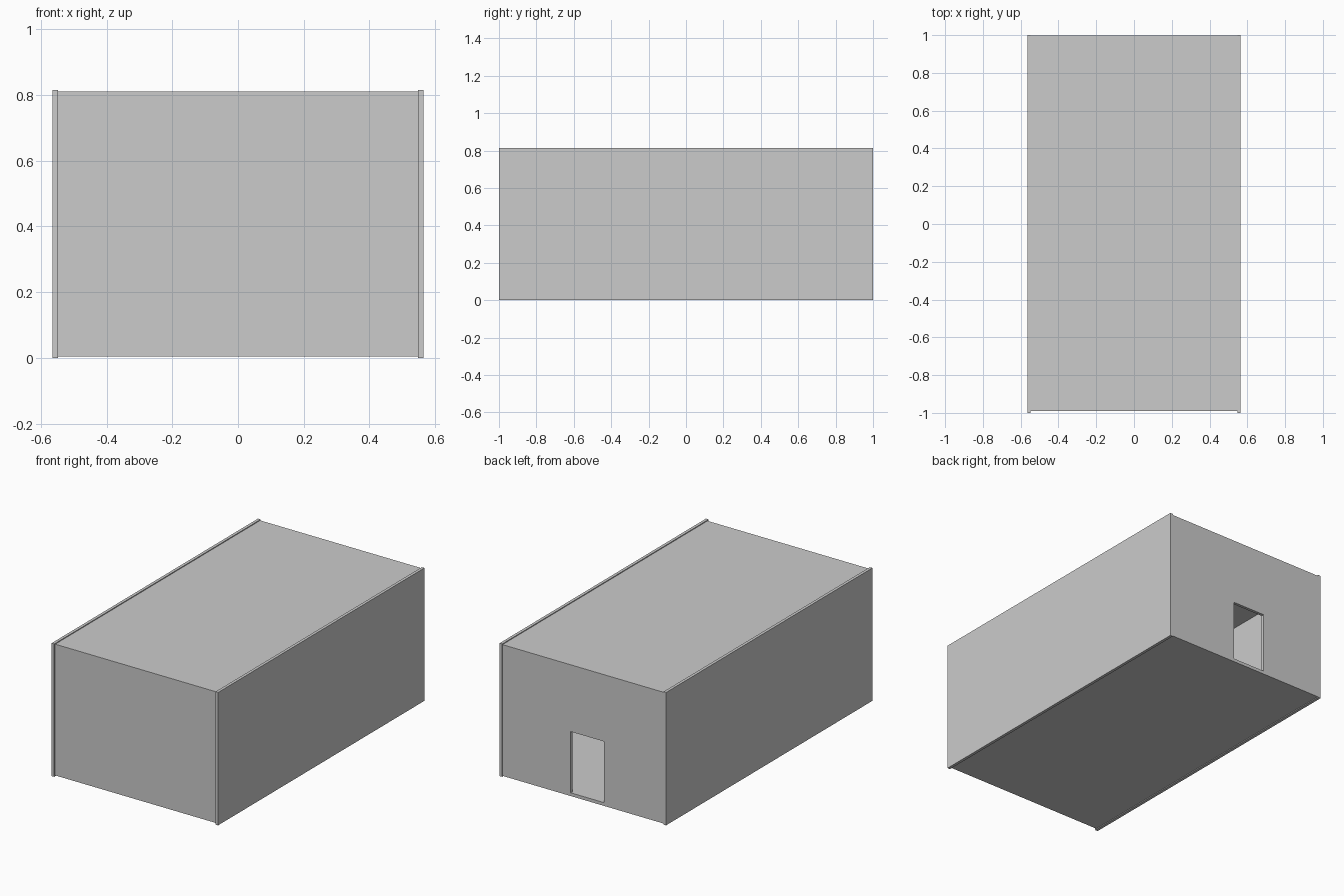
import bpy, bmesh
from mathutils import Vector

if "Cube" in bpy.data.objects:
    bpy.data.objects.remove(bpy.data.objects["Cube"])

W, H, T = 0.565, 0.815, 0.018   # half width, height, panel thickness
IN = W - T                      # inner face of the side walls
FLOOR_Z, FLOOR_TOP, ROOF_TOP = 0.005, 0.025, 0.81
FRONT, BACK = -0.99, 0.997


def panel(name, outline, depth):
    """Extrude a closed outline of 3D points along a depth vector."""
    bm = bmesh.new()
    face = bm.faces.new([bm.verts.new(p) for p in outline])
    ext = bmesh.ops.extrude_face_region(bm, geom=[face], use_keep_orig=True)
    bmesh.ops.translate(bm, vec=Vector(depth),
                        verts=[v for v in ext["geom"] if isinstance(v, bmesh.types.BMVert)])
    bmesh.ops.recalc_face_normals(bm, faces=bm.faces)
    mesh = bpy.data.meshes.new(name)
    bm.to_mesh(mesh)
    bm.free()
    obj = bpy.data.objects.new(name, mesh)
    bpy.context.collection.objects.link(obj)
    return obj


def slab(name, x0, x1, y0, y1, z0, z1):
    return panel(name, [(x0, y0, z0), (x1, y0, z0), (x1, y1, z0), (x0, y1, z0)],
                 (0, 0, z1 - z0))


# Side walls, slightly proud of the other panels
slab("left_wall", -W, -IN, -1, 1, 0, H)
slab("right_wall", IN, W, -1, 1, 0, H)

# Floor, and roof set between the walls
slab("floor", -IN, IN, FRONT, BACK, FLOOR_Z, FLOOR_TOP)
slab("roof", -IN, IN, FRONT + T, BACK - T, ROOF_TOP - T, ROOF_TOP)

# Solid front wall standing on the floor
slab("front_wall", -IN, IN, FRONT, FRONT + T, FLOOR_TOP, ROOF_TOP)

# Back wall with a doorway notched up from the floor
D0, D1, DOOR_TOP = -0.14, 0.085, 0.40
profile = [(-IN, FLOOR_TOP), (D0, FLOOR_TOP), (D0, DOOR_TOP), (D1, DOOR_TOP),
           (D1, FLOOR_TOP), (IN, FLOOR_TOP), (IN, ROOF_TOP), (-IN, ROOF_TOP)]
panel("back_wall", [(x, BACK - T, z) for x, z in profile], (0, T, 0))
